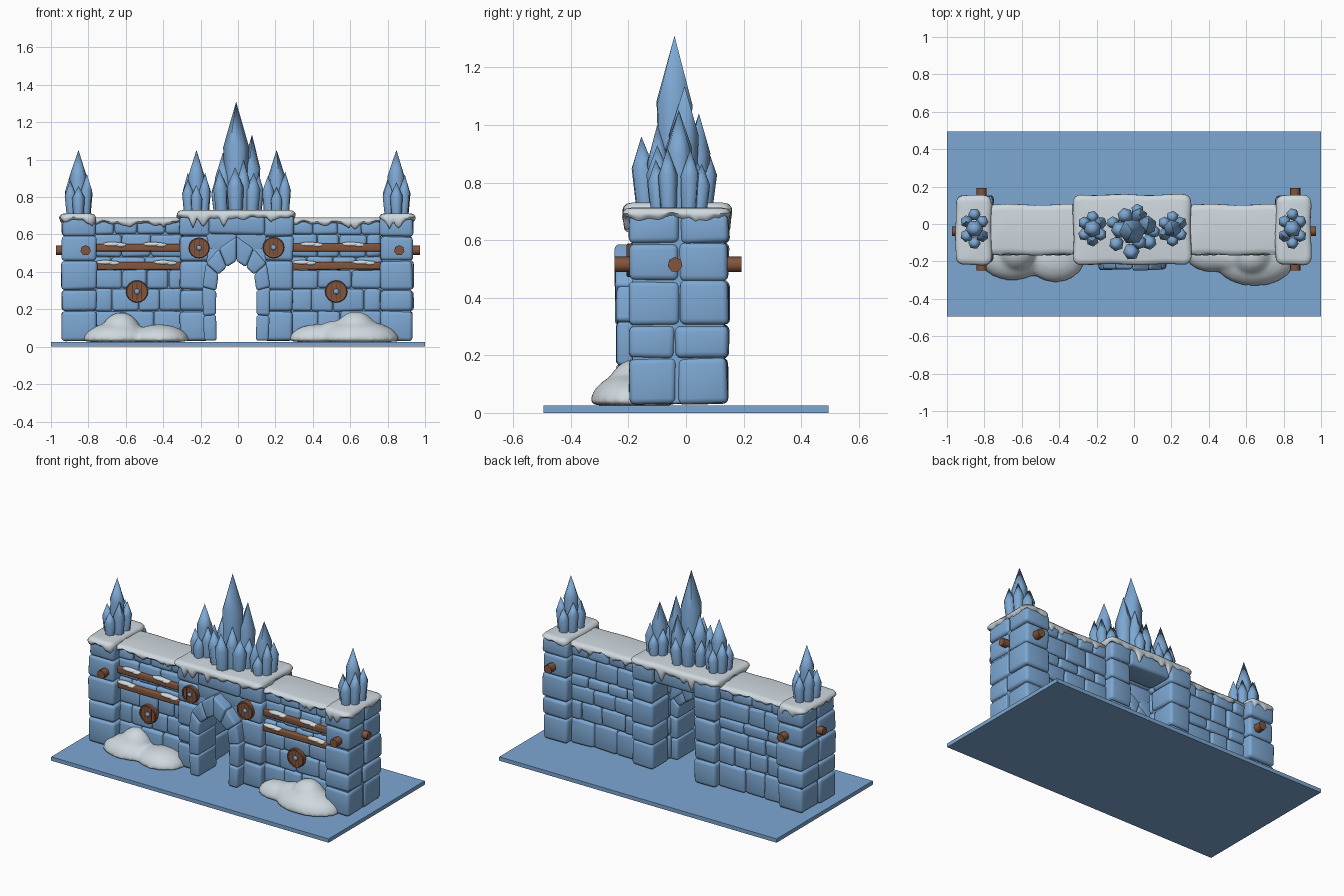
import bpy, bmesh, math, random
from mathutils import Matrix, Vector

if "Cube" in bpy.data.objects:
    bpy.data.objects.remove(bpy.data.objects["Cube"])

random.seed(7)


def material(name, rgb):
    m = bpy.data.materials.new(name)
    m.diffuse_color = (*rgb, 1)
    m.use_nodes = True
    m.node_tree.nodes["Principled BSDF"].inputs["Base Color"].default_value = m.diffuse_color
    return m


STONE = material("ice blue stone", (0.205, 0.39, 0.65))
SNOW = material("snow", (0.62, 0.69, 0.735))
WOOD = material("brown wood", (0.225, 0.09, 0.045))
DARK = material("dark wood", (0.09, 0.036, 0.02))


def finish(bm, name, mat, angle=40):
    bmesh.ops.recalc_face_normals(bm, faces=bm.faces[:])
    me = bpy.data.meshes.new(name)
    bm.to_mesh(me)
    bm.free()
    me.materials.append(mat)
    if angle:
        me.shade_smooth()
        me.set_sharp_from_angle(angle=math.radians(angle))
    ob = bpy.data.objects.new(name, me)
    bpy.context.collection.objects.link(ob)
    return ob


def box(bm, x0, x1, y0, y1, z0, z1, jitter=0.0):
    c = Vector(((x0 + x1) / 2, (y0 + y1) / 2, (z0 + z1) / 2))
    m = Matrix.Translation(c) @ Matrix.Diagonal((x1 - x0, y1 - y0, z1 - z0, 1))
    for v in bmesh.ops.create_cube(bm, size=1, matrix=m)["verts"]:
        v.co += Vector([random.uniform(-jitter, jitter) for _ in range(3)])


def masonry(bm, name, core=None, offset=0.02, mat=STONE):
    """Round every block, then add a plain core behind the joints."""
    bmesh.ops.bevel(bm, geom=bm.edges[:], offset=offset, segments=3,
                    profile=0.5, affect='EDGES', clamp_overlap=True)
    if core:
        box(bm, *core)
    return finish(bm, name, mat, 50)


def prism(bm, quad, y0, y1):
    rings = [[bm.verts.new((x, y, z)) for x, z in quad] for y in (y0, y1)]
    for r in rings:
        bm.faces.new(r)
    for j in range(len(quad)):
        k = (j + 1) % len(quad)
        bm.faces.new((rings[0][j], rings[0][k], rings[1][k], rings[1][j]))


def cylinder(bm, a, b, r, n):
    a, b = Vector(a), Vector(b)
    d = b - a
    m = Matrix.Translation((a + b) / 2) @ d.to_track_quat('Z', 'Y').to_matrix().to_4x4()
    bmesh.ops.create_cone(bm, cap_ends=True, segments=n, radius1=r, radius2=r,
                          depth=d.length, matrix=m)


def blob(bm, c, r):
    m = Matrix.Translation(c) @ Matrix.Diagonal((*r, 1))
    return bmesh.ops.create_uvsphere(bm, u_segments=20, v_segments=12, radius=1, matrix=m)["verts"]


# ground slab
bm = bmesh.new()
box(bm, -1, 1, -0.495, 0.495, 0, 0.025)
finish(bm, "ground_slab", STONE, 0)

# corner towers and gate pillars: stacked courses, two blocks deep
COURSES = [0.032, 0.19, 0.305, 0.46, 0.59]


def stack(name, x0, x1, front, top):
    bm = bmesh.new()
    zs = COURSES + [top]
    for z0, z1 in zip(zs, zs[1:]):
        ym = -0.025 + random.uniform(-0.012, 0.012)
        for y0, y1 in ((front, ym), (ym, 0.147)):
            g = random.uniform(-0.004, 0.004)
            box(bm, x0 + g, x1 - g, y0 + g, y1 - g, z0, z1, 0.004)
    masonry(bm, name, (x0 + .015, x1 - .015, front + .015, .132, .035, top - .01))


stack("left_tower", -0.94, -0.757, -0.2, 0.69)
stack("right_tower", 0.757, 0.937, -0.2, 0.69)
stack("left_gate_pillar", -0.31, -0.155, -0.183, 0.70)
stack("right_gate_pillar", 0.14, 0.295, -0.183, 0.70)

# curtain walls: irregular courses, separate front and back skins
for name, x0, x1 in (("left_wall", -0.765, -0.30), ("right_wall", 0.285, 0.765)):
    bm = bmesh.new()
    for y0, y1 in ((-0.135, -0.02), (-0.02, 0.092)):
        zs = [0.032, 0.19, 0.31, 0.41, 0.48, 0.60, 0.67]
        for k, (z0, z1) in enumerate(zip(zs, zs[1:])):
            x = x0
            w = random.uniform(0.08, 0.12) if k % 2 else random.uniform(0.13, 0.17)
            while x < x1 - 0.01:
                e = x + w
                if x1 - e < 0.07:
                    e = x1
                g = random.uniform(0, 0.008)
                box(bm, x, e, y0 - g, y1 + g, z0, z1, 0.004)
                x, w = e, random.uniform(0.11, 0.18)
    masonry(bm, name, (x0, x1, -0.12, 0.077, 0.035, 0.665), 0.017)

# lintel over the gate
bm = bmesh.new()
box(bm, -0.157, 0.142, -0.2, -0.03, 0.60, 0.70, 0.004)
box(bm, -0.157, 0.142, -0.03, 0.14, 0.60, 0.70, 0.004)
masonry(bm, "gate_lintel")

# pointed arch of wedge stones (half width, height), mirrored about the gate axis,
# with filler stones between the arch and the lintel
INNER = [(.105, .032), (.108, .17), (.107, .30), (.095, .385), (.052, .425), (0, .458)]
OUTER = [(.172, .032), (.178, .165), (.182, .32), (.162, .445), (.093, .525), (0, .59)]
bm, fill = bmesh.new(), bmesh.new()
for s in (-1, 1):
    def side(pts):
        return [(-0.009 + s * x, z) for x, z in pts]
    for i in range(5):
        g = random.uniform(-.005, .005)
        prism(bm, side([INNER[i], INNER[i + 1], OUTER[i + 1], OUTER[i]]), -0.245 + g, -0.05)
    prism(fill, side([(.16, .41), (.16, .53), (.07, .53), (.075, .48)]), -0.178, -0.045)
    prism(fill, side([(.16, .53), (.16, .615), (0, .615), (0, .55), (.07, .50)]), -0.178, -0.045)
for b, name in ((bm, "gate_arch"), (fill, "arch_filler")):
    bmesh.ops.recalc_face_normals(b, faces=b.faces[:])
    masonry(b, name, None, 0.014 if b is bm else 0.008)


# snow caps: rounded slab with a dripping skirt
def cap(name, x0, x1, y0, y1, top, base, drips, depth):
    R, cx, cy = 0.04, (x0 + x1) / 2, (y0 + y1) / 2
    hx, hy = (x1 - x0) / 2 - R, (y1 - y0) / 2 - R
    path = []                       # core point and outward direction
    cs = [(hx, hy), (-hx, hy), (-hx, -hy), (hx, -hy)]
    for q in range(4):
        p, nx = Vector(cs[q]), Vector(cs[(q + 1) % 4])
        for i in range(5):
            a = math.pi / 2 * (q + i / 4)
            path.append((p, Vector((math.cos(a), math.sin(a)))))
        n = max(2, int((nx - p).length / 0.011))
        a = math.pi / 2 * (q + 1)
        for i in range(1, n):
            path.append((p.lerp(nx, i / n), Vector((math.cos(a), math.sin(a)))))
    N = len(path)
    low = [base + 0.006 * math.sin(i * 0.37) + 0.005 * math.sin(i * 0.9) for i in range(N)]
    for _ in range(drips):
        c, d, w = random.randrange(N), random.uniform(0.3, 1) * depth, random.uniform(1.0, 2.2)
        for k in range(-6, 7):
            j = (c + k) % N
            low[j] = min(low[j], base - d * math.exp(-(k / w) ** 2) + 0.004)
    bm = bmesh.new()
    rings = []
    for inset, zf in ((0.032, lambda b: top), (0.012, lambda b: top - 0.004),
                      (0.002, lambda b: top - 0.016), (0.0, lambda b: (top + b) / 2 - 0.004),
                      (0.004, lambda b: b + 0.008), (0.012, lambda b: b),
                      (0.03, lambda b: b + 0.008)):
        ring = []
        for i, (p, d) in enumerate(path):
            o = p + d * (R - inset + 0.003 * math.sin(i * 0.23))
            ring.append(bm.verts.new((cx + o.x, cy + o.y, zf(low[i]))))
        rings.append(ring)
    for a, b in zip(rings, rings[1:]):
        for i in range(N):
            j = (i + 1) % N
            bm.faces.new((a[i], a[j], b[j], b[i]))
    bm.faces.new(rings[0])
    finish(bm, name, SNOW, 60)


cap("left_tower_snow", -0.953, -0.762, -0.22, 0.153, 0.713, 0.676, 7, 0.06)
cap("right_tower_snow", 0.757, 0.947, -0.22, 0.153, 0.713, 0.676, 7, 0.06)
cap("left_wall_snow", -0.80, -0.28, -0.165, 0.104, 0.69, 0.657, 8, 0.035)
cap("right_wall_snow", 0.27, 0.79, -0.165, 0.104, 0.69, 0.657, 8, 0.035)
cap("gate_snow", -0.325, 0.305, -0.217, 0.157, 0.73, 0.688, 9, 0.075)


# crystals: six-sided shafts with long points
def crystal(bm, x, y, tip, r, lean=(0, 0), zb=0.69):
    h, spin = tip - zb, random.uniform(0, 1)
    rings = []
    for f, k in ((0, 0.8), (0.6, 1.0)):
        rings.append([bm.verts.new((x + lean[0] * (f - 1) + r * k * math.cos(spin + i * math.pi / 3),
                                    y + lean[1] * (f - 1) + r * k * math.sin(spin + i * math.pi / 3),
                                    zb + h * f * random.uniform(0.94, 1.06))) for i in range(6)])
    t = bm.verts.new((x, y, tip))
    bm.faces.new(rings[0])
    for i in range(6):
        j = (i + 1) % 6
        bm.faces.new((rings[0][i], rings[0][j], rings[1][j], rings[1][i]))
        bm.faces.new((rings[1][i], rings[1][j], t))


bm = bmesh.new()
for x, y, tip, r in ((-.01, -.04, 1.31, .07), (.075, -.005, 1.135, .052), (-.08, -.03, 1.04, .048),
                     (-.015, -.155, .96, .045), (-.10, -.11, .95, .04), (.085, -.10, .93, .042),
                     (.03, .045, 1.04, .045), (-.05, .05, .98, .043), (.112, -.04, .92, .035),
                     (-.12, .01, .90, .034), (.02, .08, .905, .035), (.03, -.10, 1.0, .04)):
    crystal(bm, x, y, tip, r, (0.15 * x, 0.15 * (y + .04)))
finish(bm, "gate_crystals", STONE, 62)

for name, cx, rx, ry in (("left_gate_crystals", -.222, .054, .066), ("right_gate_crystals", .206, .054, .066),
                         ("left_tower_crystals", -.853, .052, .08), ("right_tower_crystals", .847, .052, .08)):
    bm = bmesh.new()
    crystal(bm, cx, -0.025, 1.052, 0.048)
    for i in range(6):
        a = math.pi / 6 + i * math.pi / 3
        crystal(bm, cx + rx * math.cos(a), -0.025 + ry * math.sin(a),
                (0.90, 0.87, 0.92)[i % 3] + random.uniform(-.02, .02), 0.034,
                (0.01 * math.cos(a), 0.01 * math.sin(a)))
    finish(bm, name, STONE, 62)

# tower beams poking through both ways
for name, s, lx in (("left_tower_beams", -1, -0.815), ("right_tower_beams", 1, 0.862)):
    bm = bmesh.new()
    cylinder(bm, (lx, -0.248, 0.515), (lx, 0.192, 0.515), 0.028, 7)
    cylinder(bm, (s * 0.73, -0.038, 0.515), (s * 0.972, -0.038, 0.515), 0.026, 7)
    finish(bm, name, WOOD, 55)

# wall rails with snow lying on them
for name, x0, x1 in (("left", -0.765, -0.30), ("right", 0.285, 0.765)):
    bm, sn = bmesh.new(), bmesh.new()
    for z in (0.53, 0.433):
        box(bm, x0, x1, -0.162, -0.125, z - .02, z + .02, .002)
        for f in ((0.2, 0.66) if z > 0.5 else (0.12, 0.78)):
            x = x0 + (x1 - x0) * f
            blob(sn, (x, -0.148, z + 0.017), (0.055, 0.02, 0.013))
            blob(sn, (x + 0.045, -0.148, z + 0.013), (0.035, 0.02, 0.013))
    masonry(bm, name + "_wall_rails", None, 0.007, WOOD)
    finish(sn, name + "_rail_snow", SNOW)

# round shields: disc, raised rim, board joints and boss
for name, x, y, z, r in (("left_gate_shield", -.208, -.18, .528, .056), ("right_gate_shield", .19, -.18, .53, .058),
                         ("left_wall_shield", -.54, -.138, .295, .06), ("right_wall_shield", .525, -.138, .295, .06)):
    bm = bmesh.new()
    cylinder(bm, (x, y + 0.02, z), (x, y - 0.02, z), r * 0.95, 16)
    prof = [(r, .015), (r, -.022), (r * .93, -.026), (r * .82, -.024), (r * .82, .015)]
    rings = [[bm.verts.new((x + q * math.cos(i * math.pi / 8), y + d, z + q * math.sin(i * math.pi / 8)))
              for q, d in prof] for i in range(16)]
    for i in range(16):
        for j in range(5):
            k, m = (i + 1) % 16, (j + 1) % 5
            bm.faces.new((rings[i][j], rings[k][j], rings[k][m], rings[i][m]))
    finish(bm, name, WOOD, 30)
    bm = bmesh.new()
    for o in (-0.4, 0, 0.4):
        h = r * 0.8 * math.sqrt(1 - o * o)
        box(bm, x + r * o - .0015, x + r * o + .0015, y - .021, y - .018, z - h, z + h)
    finish(bm, name + "_joints", DARK, 0)
    bm = bmesh.new()
    blob(bm, (x, y - .02, z), (r * .25, .01, r * .25))
    finish(bm, name + "_boss", STONE)

# snow drifts at the foot of the walls
for name, lumps in (("left_snow_drift", ((-.65, -.17, .185, .135, .10), (-.625, -.15, .12, .115, .155),
                                         (-.42, -.18, .16, .135, .09))),
                    ("right_snow_drift", ((.645, -.19, .22, .145, .11), (.63, -.17, .13, .12, .16),
                                          (.42, -.16, .15, .10, .09), (.52, -.17, .12, .10, .11)))):
    bm = bmesh.new()
    for x, y, rx, ry, rz in lumps:
        for v in blob(bm, (x, y, 0.03), (rx, ry, rz)):
            if v.co.z < 0.03:       # flatten the underside
                v.co.z = 0.03 + (v.co.z - 0.03) * 0.06
    ob = finish(bm, name, SNOW)
    rm = ob.modifiers.new("merge", 'REMESH')
    rm.mode, rm.voxel_size, rm.use_smooth_shade = 'VOXEL', 0.012, True
    sm = ob.modifiers.new("soften", 'SMOOTH')
    sm.factor, sm.iterations = 0.5, 10
